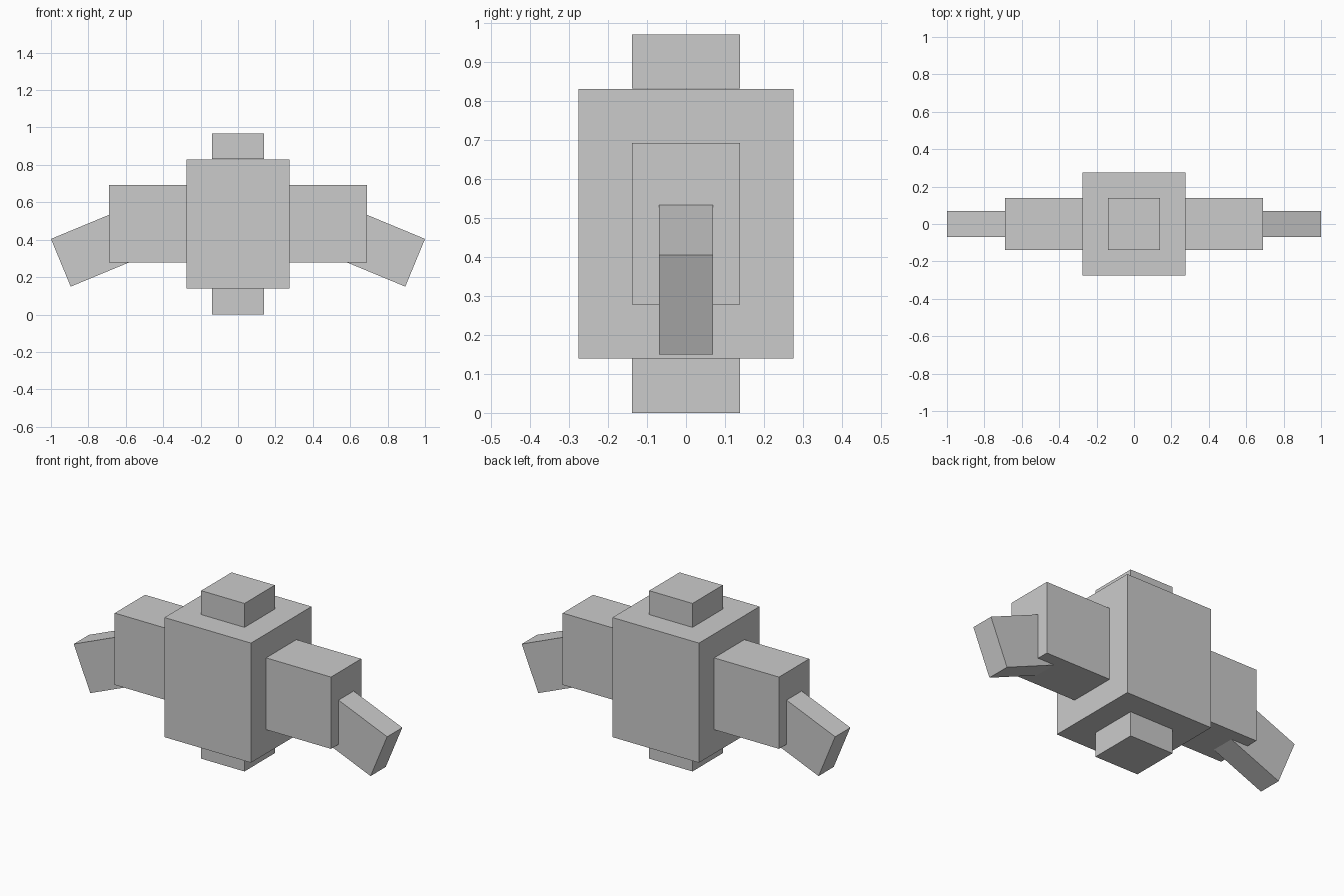
import bpy, bmesh, math
from mathutils import Matrix, Vector

if "Cube" in bpy.data.objects:
    bpy.data.objects.remove(bpy.data.objects["Cube"])

grey = bpy.data.materials.new("light_grey")
grey.diffuse_color = (0.6, 0.6, 0.6, 1)
grey.use_nodes = True
grey.node_tree.nodes["Principled BSDF"].inputs["Base Color"].default_value = grey.diffuse_color


def block(name, center, size, tilt=0.0):
    """Box with flat faces, optionally tilted about the y axis."""
    bm = bmesh.new()
    bmesh.ops.create_cube(bm, size=1, matrix=Matrix.Diagonal((*size, 1)))
    me = bpy.data.meshes.new(name)
    bm.to_mesh(me)
    bm.free()
    me.materials.append(grey)
    ob = bpy.data.objects.new(name, me)
    ob.location = Vector(center)
    ob.rotation_euler.y = tilt
    bpy.context.collection.objects.link(ob)
    return ob


# Central body with a cap above and a foot below
block("body", (0, 0, 0.485), (0.552, 0.552, 0.69))
block("top_cap", (0, 0, 0.90), (0.276, 0.276, 0.138))
block("foot", (0, 0, 0.07), (0.276, 0.276, 0.14))

# Side arms: straight inner block and a drooping outer block
for side, s in (("left", -1), ("right", 1)):
    block(f"{side}_inner_arm", (s * 0.483, 0, 0.485), (0.414, 0.276, 0.414))
    block(f"{side}_outer_arm", (s * 0.756, 0, 0.356), (0.414, 0.138, 0.276),
          s * math.radians(22.5))
